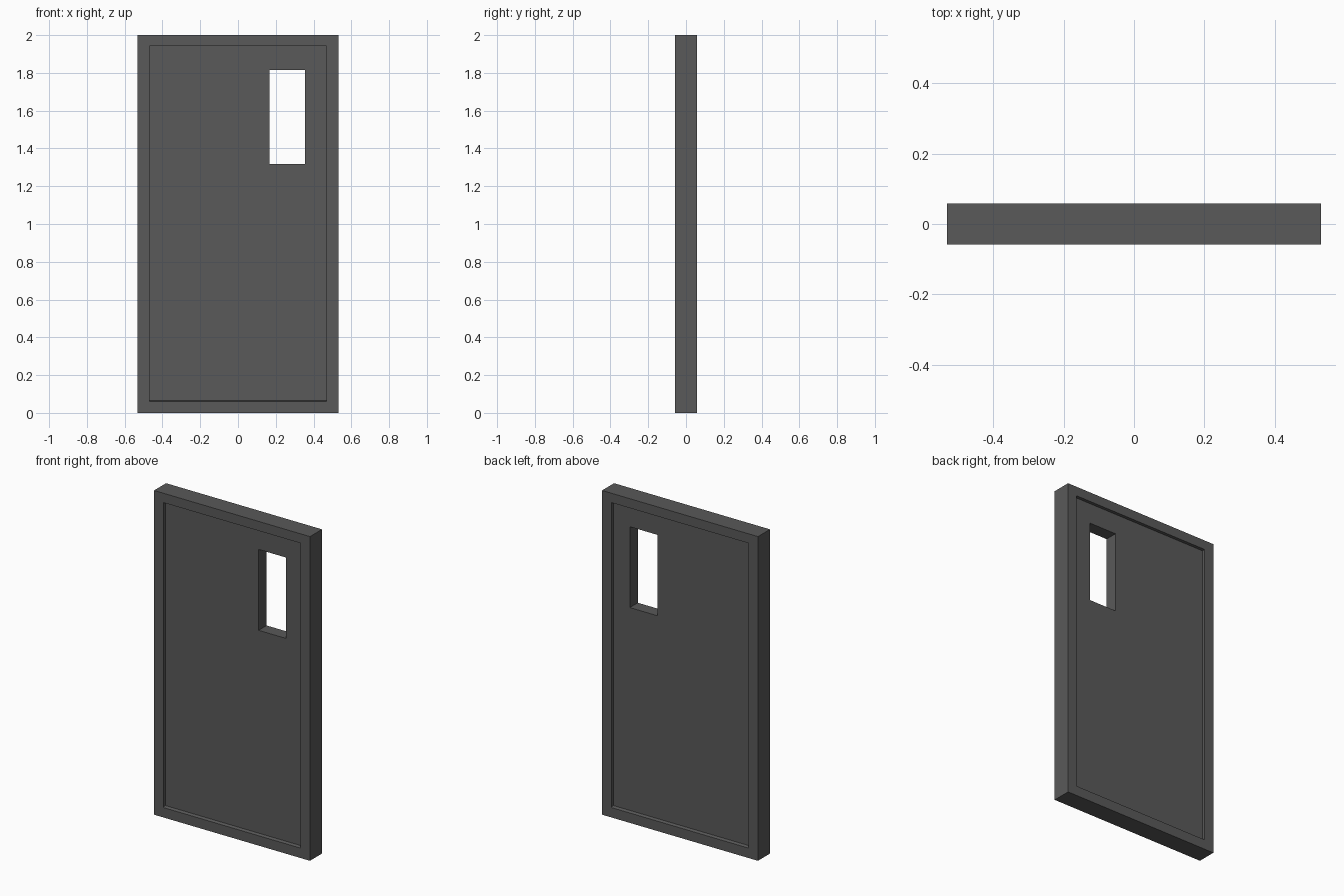
import bpy, bmesh

if "Cube" in bpy.data.objects:
    bpy.data.objects.remove(bpy.data.objects["Cube"])

# One dark grey for the whole door
grey = bpy.data.materials.new("dark_grey")
grey.diffuse_color = (0.1, 0.1, 0.1, 1)
grey.use_nodes = True
grey.node_tree.nodes["Principled BSDF"].inputs["Base Color"].default_value = grey.diffuse_color

HALF = 0.0585      # half thickness of the frame
CORE = 0.039       # half thickness of the recessed panel

# Rectangles (x0, x1, z0, z1) from the outer edge in to the window
outer = (-0.532, 0.532, 0.0, 2.0)
frame_inner = (-0.469, 0.469, 0.061, 1.942)
panel = (-0.469, 0.469, 0.066, 1.942)     # slightly sloped lower ledge
window = (0.168, 0.356, 1.317, 1.816)

front = [(outer, HALF), (frame_inner, HALF), (panel, CORE), (window, CORE)]
profile = [(r, -y) for r, y in front] + [(r, y) for r, y in reversed(front)]

bm = bmesh.new()


def loop(rect, y):
    x0, x1, z0, z1 = rect
    return [bm.verts.new((x, y, z))
            for x, z in ((x0, z0), (x1, z0), (x1, z1), (x0, z1))]


# Door: bridge the rectangles front to back, closing round the outer edge
loops = [loop(r, y) for r, y in profile]
for i, a in enumerate(loops):
    b = loops[(i + 1) % len(loops)]
    for k in range(4):
        n = (k + 1) % 4
        bm.faces.new((a[k], a[n], b[n], b[k]))
bmesh.ops.recalc_face_normals(bm, faces=bm.faces)

mesh = bpy.data.meshes.new("door")
bm.to_mesh(mesh)
bm.free()
mesh.materials.append(grey)
bpy.context.collection.objects.link(bpy.data.objects.new("door", mesh))
